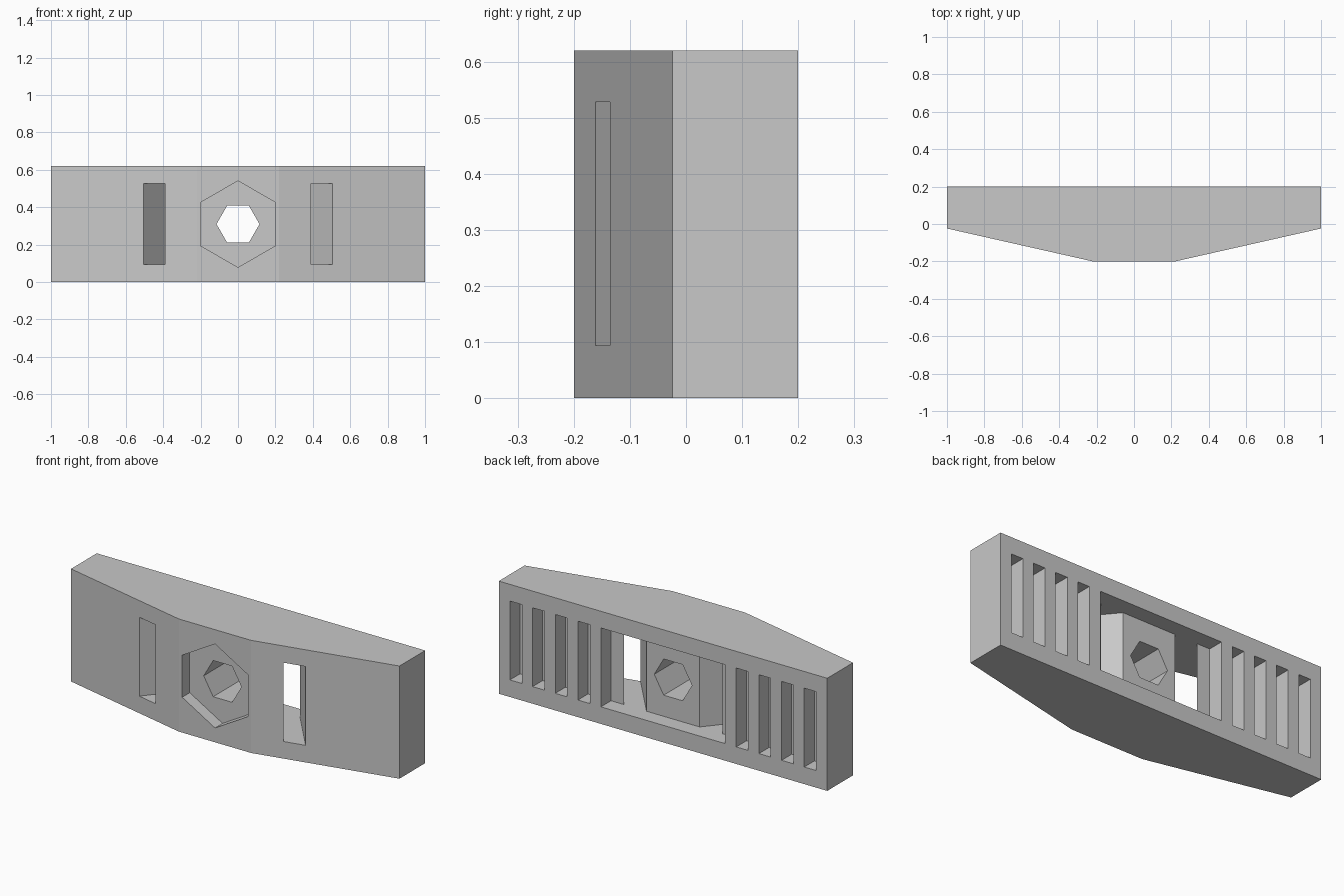
import bpy, bmesh, math

cube = bpy.data.objects.get("Cube")
if cube:
    bpy.data.objects.remove(cube, do_unlink=True)

HEIGHT = 0.62
LOW, HIGH = 0.094, 0.528      # vertical extent of every slot
BACK, POCKET = 0.2, 0.112     # back face and floor of the back recesses

grey = bpy.data.materials.new("plain grey")
grey.use_nodes = True
colour = (0.58, 0.58, 0.58, 1)
grey.diffuse_color = colour
grey.node_tree.nodes["Principled BSDF"].inputs["Base Color"].default_value = colour


def prism(name, base, offset):
    """Extrude a closed outline of 3D points by an offset."""
    bm = bmesh.new()
    face = bm.faces.new([bm.verts.new(p) for p in base])
    top = bmesh.ops.extrude_face_region(bm, geom=[face])["geom"]
    verts = [g for g in top if isinstance(g, bmesh.types.BMVert)]
    bmesh.ops.translate(bm, verts=verts, vec=offset)
    bmesh.ops.recalc_face_normals(bm, faces=bm.faces)
    mesh = bpy.data.meshes.new(name)
    bm.to_mesh(mesh)
    bm.free()
    mesh.materials.append(grey)
    obj = bpy.data.objects.new(name, mesh)
    bpy.context.collection.objects.link(obj)
    return obj


def upright(name, outline, low, high):
    return prism(name, [(x, y, low) for x, y in outline], (0, 0, high - low))


def hexagon(name, radius, turn, y0, y1):
    angles = [math.radians(60 * i + turn) for i in range(6)]
    base = [(radius * math.cos(a), y0, HEIGHT / 2 + radius * math.sin(a)) for a in angles]
    return prism(name, base, (0, y1 - y0, 0))


def cut(target, cutter):
    mod = target.modifiers.new("cut", 'BOOLEAN')
    mod.operation = 'DIFFERENCE'
    mod.solver = 'EXACT'
    mod.object = cutter
    bpy.context.view_layer.objects.active = target
    bpy.ops.object.modifier_apply(modifier=mod.name)
    bpy.data.objects.remove(cutter, do_unlink=True)


def back_pocket(x0, x1):
    outline = [(x0, POCKET), (x1, POCKET), (x1, BACK + 0.1), (x0, BACK + 0.1)]
    cut(body, upright("pocket_cutter", outline, LOW, HIGH))


# Tapered body
half = [(1, BACK), (1, -0.024), (0.22, -BACK)]
body = upright("strap_bracket_body",
               half + [(-x, y) for x, y in reversed(half)], 0, HEIGHT)

# Wide central pocket and four narrow slots on each side of the back
back_pocket(-0.378, 0.378)
for side in (-1, 1):
    for i in range(4):
        centre = side * (0.482 + 0.138 * i)
        back_pocket(centre - 0.036, centre + 0.036)

# Slanted strap passages from the front into the central pocket
def slant(x, y):
    return x - 0.835 * (y - POCKET)

for side in (-1, 1):
    y0, y1 = -0.28, 0.15
    outline = [(slant(0.162, y0), y0), (slant(0.3, y0), y0),
               (slant(0.3, y1), y1), (slant(0.162, y1), y1)]
    cut(body, upright("passage_cutter", [(side * x, y) for x, y in outline], LOW, HIGH))

# Hexagonal front recess and through hole
cut(body, hexagon("recess_cutter", 0.231, 30, -0.3, -0.134))
cut(body, hexagon("hole_cutter", 0.115, 0, -0.3, 0.3))
